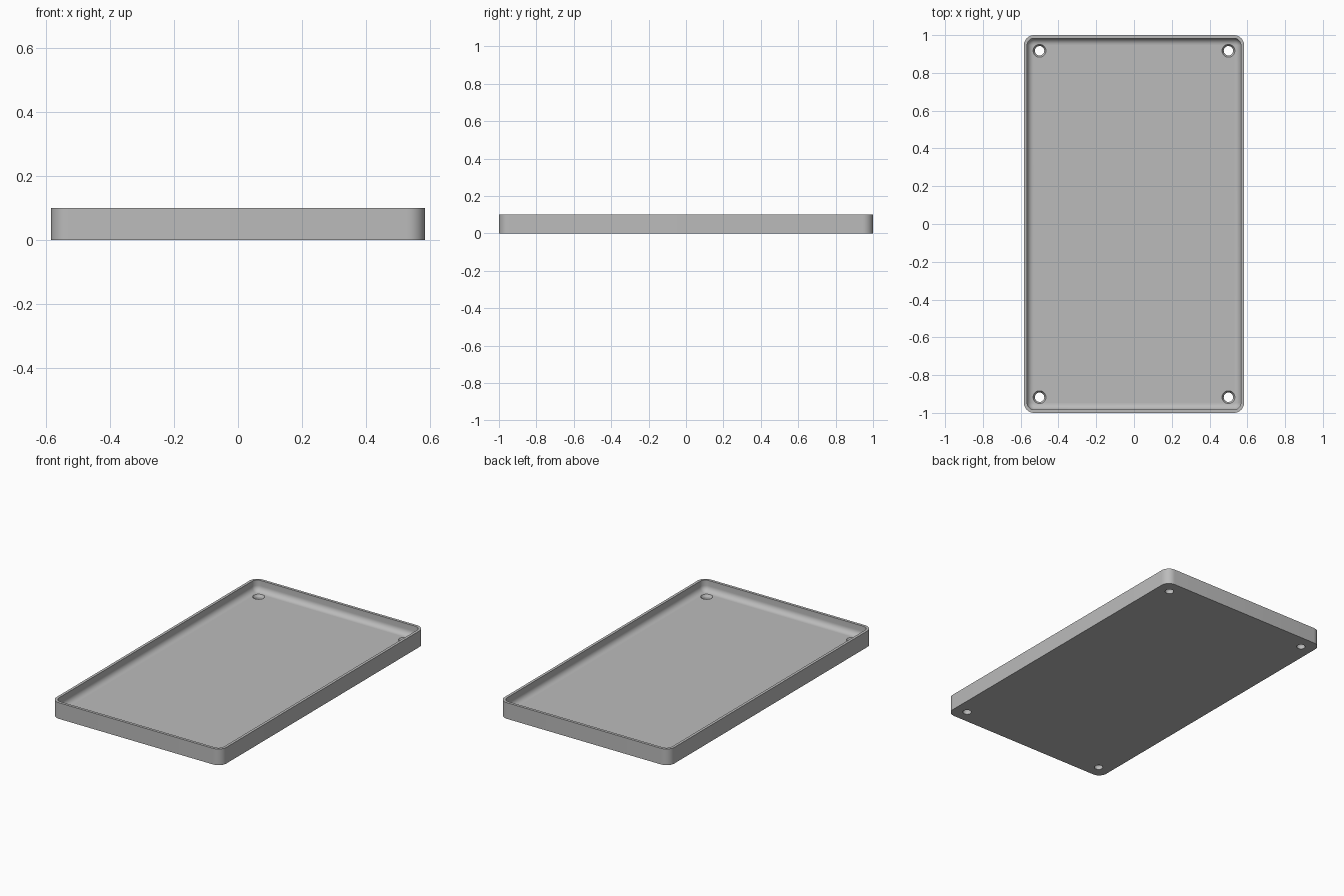
import bpy, bmesh, math

cube = bpy.data.objects.get("Cube")
if cube:
    bpy.data.objects.remove(cube, do_unlink=True)

HALF_X, HALF_Y, HEIGHT = 0.583, 1.0, 0.1
CORNER, WALL, FLOOR, FILLET = 0.054, 0.017, 0.033, 0.034

grey = bpy.data.materials.new("plain grey")
grey.use_nodes = True
grey.diffuse_color = (0.5, 0.5, 0.5, 1)
grey.node_tree.nodes["Principled BSDF"].inputs["Base Color"].default_value = (0.5, 0.5, 0.5, 1)


def rounded_loop(inset, z, steps=10):
    """Points of a rounded rectangle, inset from the outer outline."""
    points = []
    for quarter, (sx, sy) in enumerate([(1, 1), (-1, 1), (-1, -1), (1, -1)]):
        for i in range(steps + 1):
            a = (quarter + i / steps) * math.pi / 2
            r = CORNER - inset
            points.append((sx * (HALF_X - CORNER) + r * math.cos(a),
                           sy * (HALF_Y - CORNER) + r * math.sin(a), z))
    return points


def circle_loop(radius, z, x, y, steps=32):
    return [(x + radius * math.cos(i * math.tau / steps),
             y + radius * math.sin(i * math.tau / steps), z) for i in range(steps)]


def loft(name, loops):
    """Closed solid skinned through a stack of point loops."""
    bm = bmesh.new()
    rings = [[bm.verts.new(p) for p in loop] for loop in loops]
    for low, high in zip(rings, rings[1:]):
        n = len(low)
        for i in range(n):
            j = (i + 1) % n
            bm.faces.new((low[i], low[j], high[j], high[i]))
    bm.faces.new(rings[0][::-1])
    bm.faces.new(rings[-1])
    bmesh.ops.recalc_face_normals(bm, faces=bm.faces[:])
    mesh = bpy.data.meshes.new(name)
    bm.to_mesh(mesh)
    bm.free()
    mesh.materials.append(grey)
    obj = bpy.data.objects.new(name, mesh)
    bpy.context.collection.objects.link(obj)
    return obj


# Tray: outer wall, flat rim, inner wall and the fillet down to the floor
sections = [(0, 0), (0, HEIGHT), (WALL, HEIGHT)]
for i in range(9):
    a = i / 8 * math.pi / 2
    sections.append((WALL + FILLET * (1 - math.cos(a)),
                     FLOOR + FILLET * (1 - math.sin(a))))
tray = loft("tray", [rounded_loop(inset, z) for inset, z in sections])

# Countersunk screw holes in the four corners
bpy.context.view_layer.objects.active = tray
for sx in (-1, 1):
    for sy in (-1, 1):
        profile = [(0.025, -0.02), (0.025, 0.018), (0.034, FLOOR), (0.034, 0.06)]
        cutter = loft("hole_cutter", [circle_loop(r, z, sx * 0.5, sy * 0.917)
                                      for r, z in profile])
        cutter.hide_render = True
        cut = tray.modifiers.new("screw_hole", "BOOLEAN")
        cut.operation = "DIFFERENCE"
        cut.solver = "EXACT"
        cut.object = cutter
        bpy.ops.object.modifier_apply(modifier=cut.name)
        bpy.data.objects.remove(cutter, do_unlink=True)

# Smooth rounded surfaces, crisp edges
bpy.ops.object.select_all(action="DESELECT")
tray.select_set(True)
bpy.ops.object.shade_smooth_by_angle(angle=math.radians(30))
